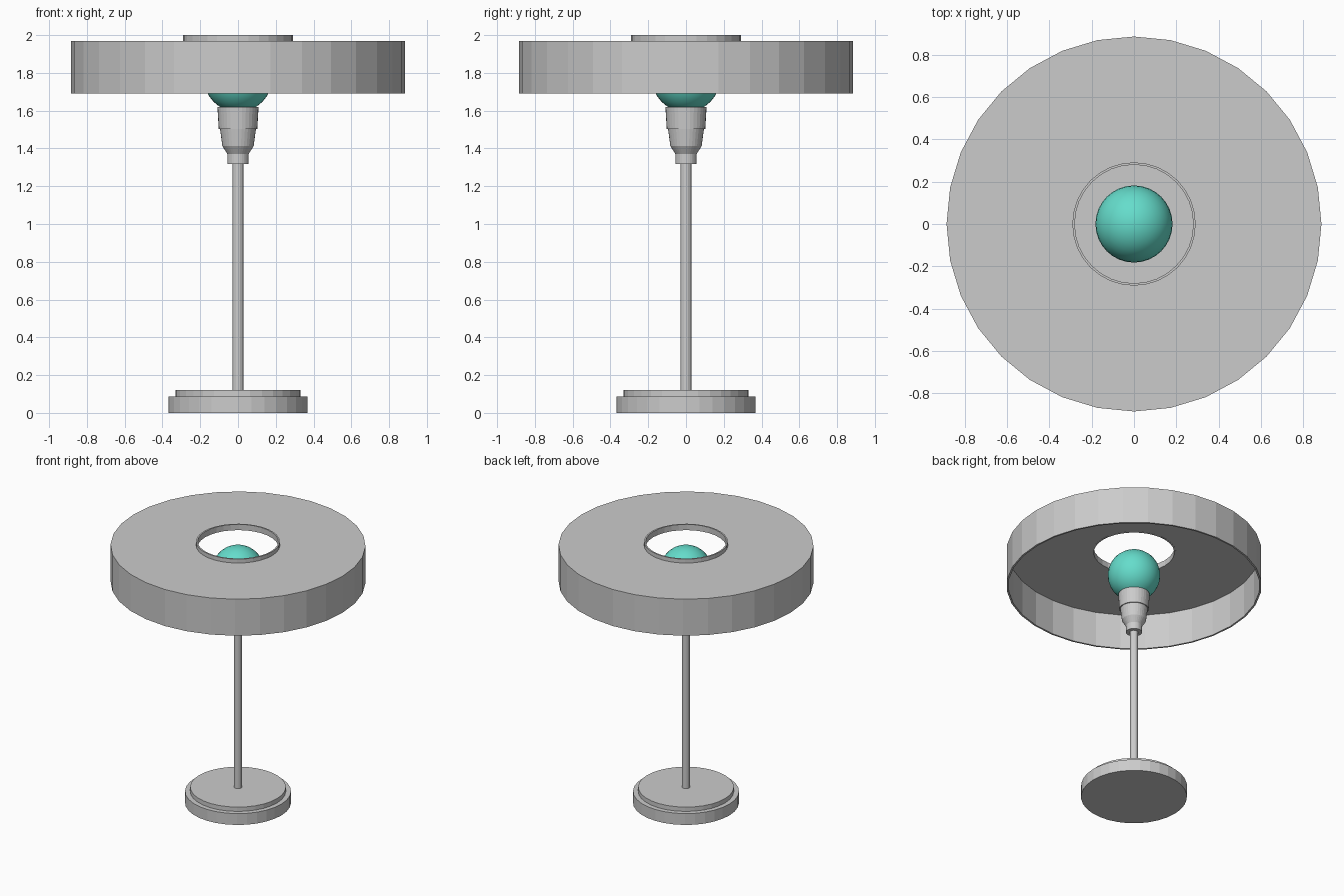
import bpy
import math

if "Cube" in bpy.data.objects:
    bpy.data.objects.remove(bpy.data.objects["Cube"])

SIDES = 32


def lathe(name, profile, sides=SIDES, ring=False):
    """Spin an (r, z) profile, listed bottom to top on the outside, about z.
    ring=True joins the profile's ends; otherwise both ends get a cap."""
    n = len(profile)
    verts = [(r * math.cos(2 * math.pi * s / sides), r * math.sin(2 * math.pi * s / sides), z)
             for s in range(sides) for r, z in profile]
    faces = []
    for s in range(sides):
        a, b = s * n, (s + 1) % sides * n
        for i in range(n if ring else n - 1):
            j = (i + 1) % n
            faces.append((a + i, b + i, b + j, a + j))
    if not ring:
        faces.append([s * n for s in reversed(range(sides))])
        faces.append([s * n + n - 1 for s in range(sides)])
    mesh = bpy.data.meshes.new(name)
    mesh.from_pydata(verts, [], faces)
    mesh.update()
    obj = bpy.data.objects.new(name, mesh)
    bpy.context.collection.objects.link(obj)
    return obj


# Stepped foot and stem
lathe("base", [(0.368, 0), (0.368, 0.087), (0.332, 0.087), (0.332, 0.12)])
lathe("stem", [(0.029, 0.11), (0.029, 1.33)], sides=16)

# Flared bulb socket
lathe("socket", [(0.056, 1.318), (0.056, 1.37), (0.083, 1.413),
                 (0.095, 1.503), (0.102, 1.503), (0.109, 1.62)])

# Thin drum shade, open below, with a hole in its top
lathe("shade", [(0.885, 1.69), (0.885, 1.97), (0.285, 1.97),
                (0.285, 1.957), (0.872, 1.957), (0.872, 1.69)], ring=True)

# Collar lining the hole
lathe("shade_collar", [(0.291, 1.956), (0.291, 2.0), (0.28, 2.0), (0.28, 1.956)], ring=True)

# Round bulb
bpy.ops.mesh.primitive_uv_sphere_add(segments=32, ring_count=16, radius=0.182,
                                     location=(0, 0, 1.775))
bulb = bpy.context.object
bulb.name = "bulb"
bpy.ops.object.shade_smooth()
glow = bpy.data.materials.new("bulb_teal")
glow.diffuse_color = (0.13, 0.72, 0.6, 1)
glow.use_nodes = True
glow.node_tree.nodes["Principled BSDF"].inputs["Base Color"].default_value = glow.diffuse_color
bulb.data.materials.append(glow)
